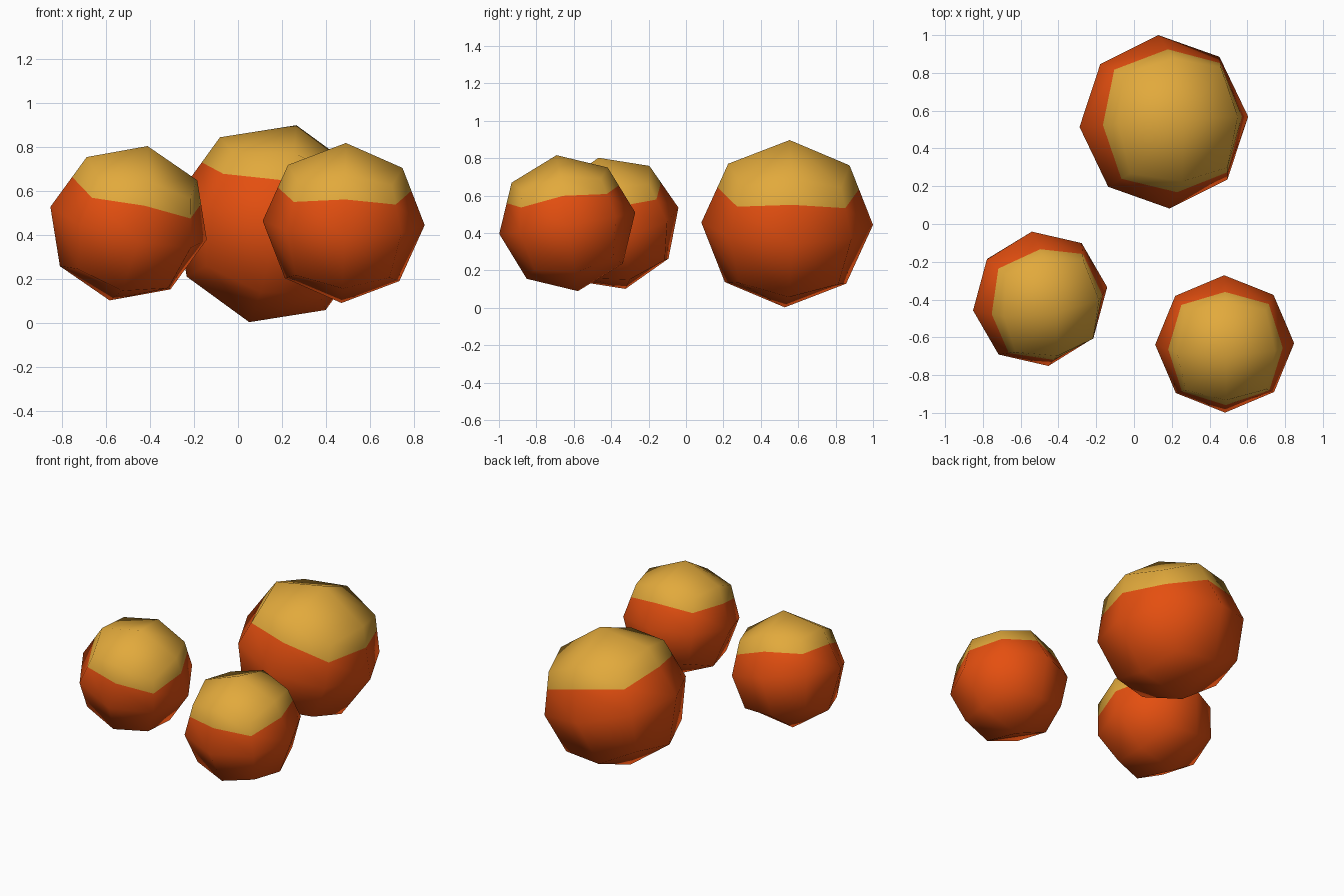
import bpy, bmesh
from mathutils import Vector, Matrix

if "Cube" in bpy.data.objects:
    bpy.data.objects.remove(bpy.data.objects["Cube"])


def material(name, rgb):
    m = bpy.data.materials.new(name)
    m.diffuse_color = (*rgb, 1.0)
    m.use_nodes = True
    m.node_tree.nodes["Principled BSDF"].inputs["Base Color"].default_value = m.diffuse_color
    return m


ORANGE = material("orange", (0.78, 0.078, 0.005))
YELLOW = material("golden yellow", (0.76, 0.40, 0.045))


def ball(name, centre, radius, x_axis, z_axis):
    bm = bmesh.new()
    # Cube with each side split 2 x 2, pushed out to a sphere
    bmesh.ops.create_cube(bm, size=2)
    bmesh.ops.subdivide_edges(bm, edges=bm.edges[:], cuts=1, use_grid_fill=True)
    for v in bm.verts:
        v.co.normalize()

    # Golden cap: cut the upper side faces at 60% of their height
    new = set()
    for e in bm.edges[:]:
        low, high = sorted(e.verts, key=lambda v: v.co.z)
        if abs(low.co.z) < 0.01 and 0.5 < high.co.z < 0.8:
            new.add(bmesh.utils.edge_split(e, low, 0.6)[1])
    for f in bm.faces[:]:
        pair = [v for v in f.verts if v in new]
        if len(pair) == 2:
            bmesh.utils.face_split(f, pair[0], pair[1])
    for f in bm.faces:
        f.smooth = True
        f.material_index = int(min(v.co.z for v in f.verts) > 0.2)
    bmesh.ops.recalc_face_normals(bm, faces=bm.faces[:])

    # Lean the ball and put it in place
    z = Vector(z_axis).normalized()
    y = z.cross(Vector(x_axis)).normalized()
    x = y.cross(z)
    rot = Matrix((x, y, z)).transposed().to_4x4()
    bm.transform(Matrix.Translation(centre) @ rot @ Matrix.Scale(radius, 4))
    me = bpy.data.meshes.new(name)
    bm.to_mesh(me)
    bm.free()
    me.materials.append(ORANGE)
    me.materials.append(YELLOW)
    ob = bpy.data.objects.new(name, me)
    bpy.context.collection.objects.link(ob)


ball("large_ball", (0.158, 0.541, 0.45), 0.46, (0.44, 0.027, -0.107), (0.107, 0.013, 0.447))
ball("left_ball", (-0.497, -0.396, 0.452), 0.368, (0.354, 0.062, -0.077), (0.086, -0.072, 0.35))
ball("right_ball", (0.48, -0.635, 0.453), 0.368, (0.367, 0.004, -0.01), (0.01, -0.057, 0.362))
